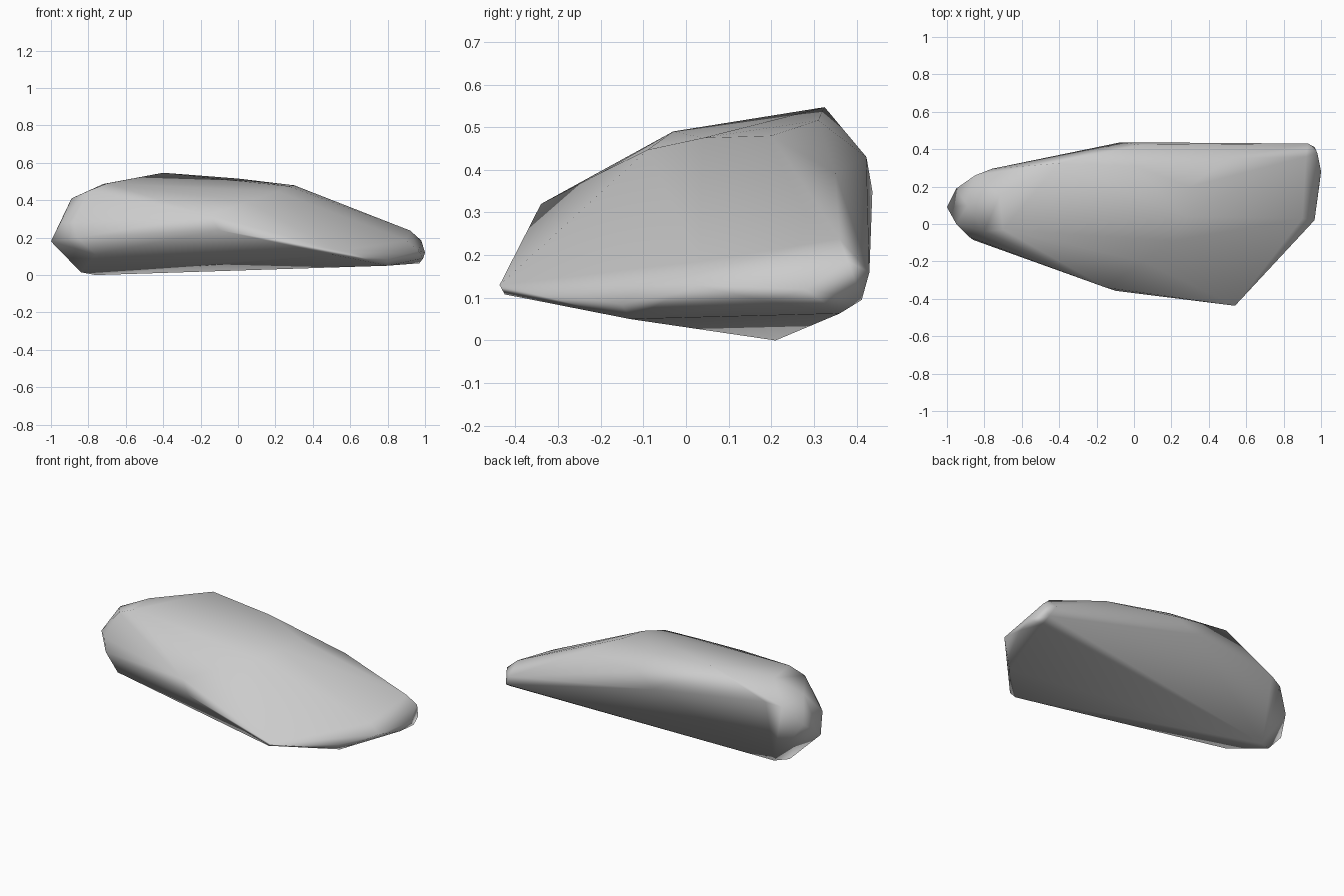
import bpy, bmesh

# corner points of the boulder, wrapped in a convex hull
crown = [(-.40, .325, .547), (-.70, -.03, .49), (-.80, -.04, .45), (-.72, .15, .487), (0, .31, .516),
         (.30, .20, .48), (.27, .04, .475), (.21, -.09, .447), (.05, -.2, .393),
         (.50, .35, .392), (.03, .423, .43), (-.07, .437, .35)]
front_edge = [(-.15, -.34, .32), (-.10, -.357, .24), (.54, -.437, .13), (.51, -.425, .108)]
left_end = [(-1, .09, .18), (-.95, .19, .27), (-.95, 0, .28), (-.89, .10, .41), (-.86, -.085, .2),
            (-.88, -.07, .28), (-.85, .26, .38), (-.76, .295, .40), (-.76, -.11, .11)]
right_end = [(.92, .36, .238), (.98, .38, .185), (.93, .43, .16), (.965, .412, .095), (1, .28, .12),
             (.97, .36, .063), (.965, .02, .13), (.90, .03, .185), (.99, .20, .09), (.80, -.15, .085)]
underside = [(-.76, .21, 0), (-.84, .17, .015), (.80, -.13, .05)]

bm = bmesh.new()
for p in crown + front_edge + left_end + right_end + underside:
    bm.verts.new(p)
bmesh.ops.convex_hull(bm, input=bm.verts[:])
loose = [v for v in bm.verts if not v.link_faces]
bmesh.ops.delete(bm, geom=loose, context='VERTS')
bmesh.ops.recalc_face_normals(bm, faces=bm.faces[:])

# smooth shading over the broad facets
for f in bm.faces:
    f.smooth = True
mesh = bpy.data.meshes.new("boulder")
bm.to_mesh(mesh)
bm.free()
rock = bpy.data.objects.new("boulder", mesh)
bpy.context.collection.objects.link(rock)
rock.modifiers.new("facet_shading", 'WEIGHTED_NORMAL')
